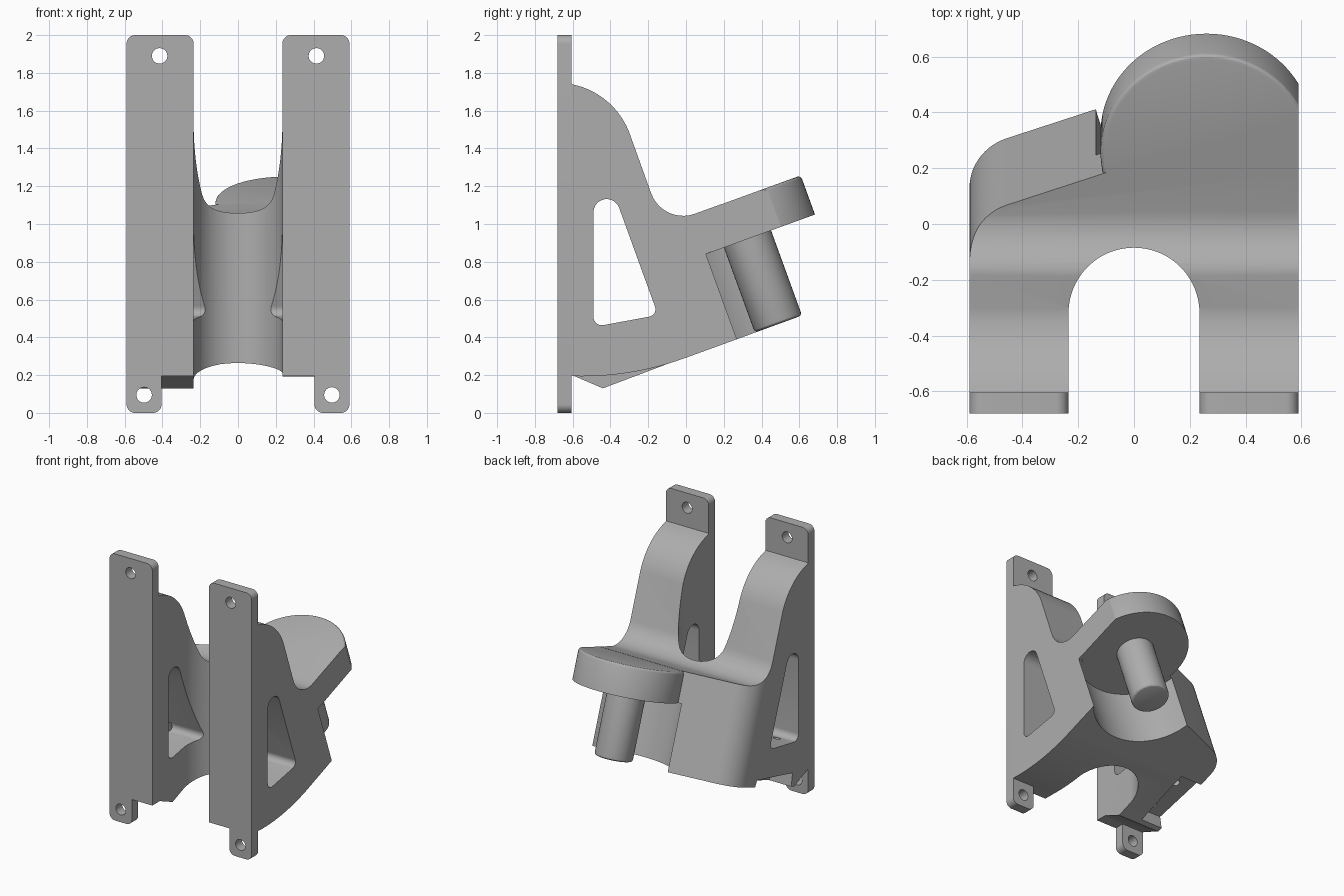
import bpy, bmesh, math
from mathutils import Vector

cube = bpy.data.objects.get("Cube")
if cube:
    bpy.data.objects.remove(cube, do_unlink=True)

grey = bpy.data.materials.new("plain grey")
grey.use_nodes = True
colour = (0.42, 0.42, 0.42, 1)
grey.diffuse_color = colour
grey.node_tree.nodes["Principled BSDF"].inputs["Base Color"].default_value = colour

TILT = math.radians(20)
C, S = math.cos(TILT), math.sin(TILT)
HALF, SLOT = 0.59, 0.235
AXIS_X, DEPTH = 0.26, 0.70


def tilted(u, n):
    """Side-plane (y, z) of a point in the tilted frame of the round head."""
    return (0.25 + u * C - n * S, 1.128 + u * S + n * C)


# Mappings from a 2D outline plus an extrusion distance to 3D
def side(a, b, t): return (t, a, b)
def front(a, b, t): return (a, t, b)
def plan(a, b, t): return (a, b, t)
def head(a, b, t): return (a, *tilted(b, t))


def rounded(corners, steps=10):
    """Outline from (a, b, radius) corners."""
    out = []
    for i, (a, b, r) in enumerate(corners):
        p = Vector((a, b))
        if not r:
            out.append((a, b))
            continue
        v = (Vector(corners[i - 1][:2]) - p).normalized()
        w = (Vector(corners[(i + 1) % len(corners)][:2]) - p).normalized()
        half = v.angle(w) / 2
        mid = p + (v + w).normalized() * r / math.sin(half)
        s = p + v * r / math.tan(half) - mid
        e = p + w * r / math.tan(half) - mid
        a0 = math.atan2(s.y, s.x)
        turn = (math.atan2(e.y, e.x) - a0 + math.pi) % math.tau - math.pi
        for k in range(steps + 1):
            t = a0 + turn * k / steps
            out.append((mid.x + r * math.cos(t), mid.y + r * math.sin(t)))
    return out


def circle(a, b, r, n=64):
    return [(a + r * math.cos(math.tau * k / n), b + r * math.sin(math.tau * k / n))
            for k in range(n)]


def prism(name, outline, t0, t1, frame, chamfer=0, end=0):
    """Extrude an outline; optionally bevel the rim at end 0 or 1."""
    bm = bmesh.new()
    ends = [[bm.verts.new(frame(a, b, t)) for a, b in outline] for t in (t0, t1)]
    caps = [bm.faces.new(ring) for ring in ends]
    n = len(outline)
    for i in range(n):
        j = (i + 1) % n
        bm.faces.new((ends[0][i], ends[0][j], ends[1][j], ends[1][i]))
    bmesh.ops.recalc_face_normals(bm, faces=bm.faces)
    if chamfer:
        bmesh.ops.bevel(bm, geom=list(caps[end].edges), offset=chamfer,
                        segments=3, profile=0.5, affect='EDGES')
    mesh = bpy.data.meshes.new(name)
    bm.to_mesh(mesh)
    bm.free()
    mesh.materials.append(grey)
    obj = bpy.data.objects.new(name, mesh)
    bpy.context.collection.objects.link(obj)
    return obj


def combine(obj, tool, operation):
    """Apply a boolean and discard the tool."""
    mod = obj.modifiers.new("bool", 'BOOLEAN')
    mod.operation, mod.solver, mod.object = operation, 'EXACT', tool
    graph = bpy.context.evaluated_depsgraph_get()
    graph.update()
    mesh = bpy.data.meshes.new_from_object(obj.evaluated_get(graph))
    obj.modifiers.clear()
    obj.data = mesh
    bpy.data.objects.remove(tool, do_unlink=True)


# Side silhouette: shoulder arc, valley fillet, tilted top, curved underside
R = 0.412
my, mz = tilted(-0.395 - R, 0.515)
shoulder = [(my + R * math.cos(math.radians(t)), mz + R * math.sin(math.radians(t)), 0)
            for t in range(78, 19, -4)]
p0, p1, p2 = Vector((0, 0.292)), Vector((-0.3, 0.183)), Vector((-0.605, 0.195))
under = [(*(p0 * (1 - t) ** 2 + p1 * 2 * t * (1 - t) + p2 * t * t), 0)
         for t in [k / 12 for k in range(13)]]
outline = rounded([(-0.605, 1.745, 0)] + shoulder
                  + [(*tilted(-0.397, 0), 0.18), (*tilted(0.3, 0), 0),
                     (*tilted(0.3, -DEPTH), 0)] + under)
body = prism("bracket_body", outline, -0.8, 0.8, side)

# Wedge lip under the right arm
lip = [(-0.604, 0.2), (-0.44, 0.13), (0.02, 0.304), (-0.05, 0.32), (-0.6, 0.3)]
combine(body, prism("wedge_lip", lip, -0.75, -0.1, side), 'UNION')

# Back of the body, with one rounded corner and a slanted face
back = rounded([(-HALF, -2, 0), (-HALF, -0.24, 0.2), (-0.1, -0.07, 0),
                (1, -0.07, 0), (1, -2, 0)], 16)
combine(body, prism("back_shape", back, -2, 2, head), 'INTERSECT')

# Round recess behind the pin, then the head disc, trimmed flush with the side
combine(body, prism("recess", circle(AXIS_X, 0, 0.405, 96), -1, -0.22, head), 'DIFFERENCE')
disc = prism("head_disc", circle(AXIS_X, 0, 0.38, 96), -0.221, -0.001, head, 0.02, 1)
combine(body, disc, 'UNION')
flank = [(HALF, -3), (2, -3), (2, 3), (HALF, 3)]
combine(body, prism("flank", flank, -1, 4, plan), 'DIFFERENCE')

# Vertical U-shaped slot
arc = [(SLOT * math.cos(math.pi * k / 40), -0.32 + SLOT * math.sin(math.pi * k / 40))
       for k in range(41)]
combine(body, prism("slot", [(SLOT, -1)] + arc + [(-SLOT, -1)], -1, 3, plan), 'DIFFERENCE')

# Triangular window through both arms
window = rounded([(-0.49, 0.455, 0.045), (-0.148, 0.518, 0.04), (-0.49, 1.46, 0.07)])
combine(body, prism("window", window, -1, 1, side), 'DIFFERENCE')

# Pocket under the right arm, with two screw holes up into the window
pocket = [(-0.39, 0.05), (-0.42, 0.24), (0, 0.345), (0.03, 0.29), (0.03, 0.05)]
combine(body, prism("pocket", pocket, -1, -0.41, side), 'DIFFERENCE')
for u in (-0.86, -0.60):
    combine(body, prism("screw", circle(-0.46, u, 0.028, 24), -0.75, -0.39, head), 'DIFFERENCE')

# Pin below the head
pin = prism("pin", circle(AXIS_X, 0, 0.133), -DEPTH, -0.2, head, 0.02, 0)

# Mounting plates with screw holes
parts = [body, pin]
for sx, name in ((1, "left"), (-1, "right")):
    shape = rounded([(sx * SLOT, 0.195, 0), (sx * SLOT, 2, 0.045), (sx * HALF, 2, 0.045),
                     (sx * HALF, 0, 0.045), (sx * 0.405, 0, 0.045), (sx * 0.405, 0.195, 0)])
    plate = prism(name + "_mounting_plate", shape, -0.68, -0.605, front)
    for hx, hz in ((0.415, 1.89), (0.497, 0.095)):
        combine(plate, prism("hole", circle(sx * hx, hz, 0.041, 32), -1, 0, front), 'DIFFERENCE')
    parts.append(plate)

# Smooth the curves, keep edges sharp
bpy.ops.object.select_all(action='DESELECT')
for part in parts:
    part.select_set(True)
    bpy.context.view_layer.objects.active = part
bpy.ops.object.shade_smooth_by_angle(angle=math.radians(25))
